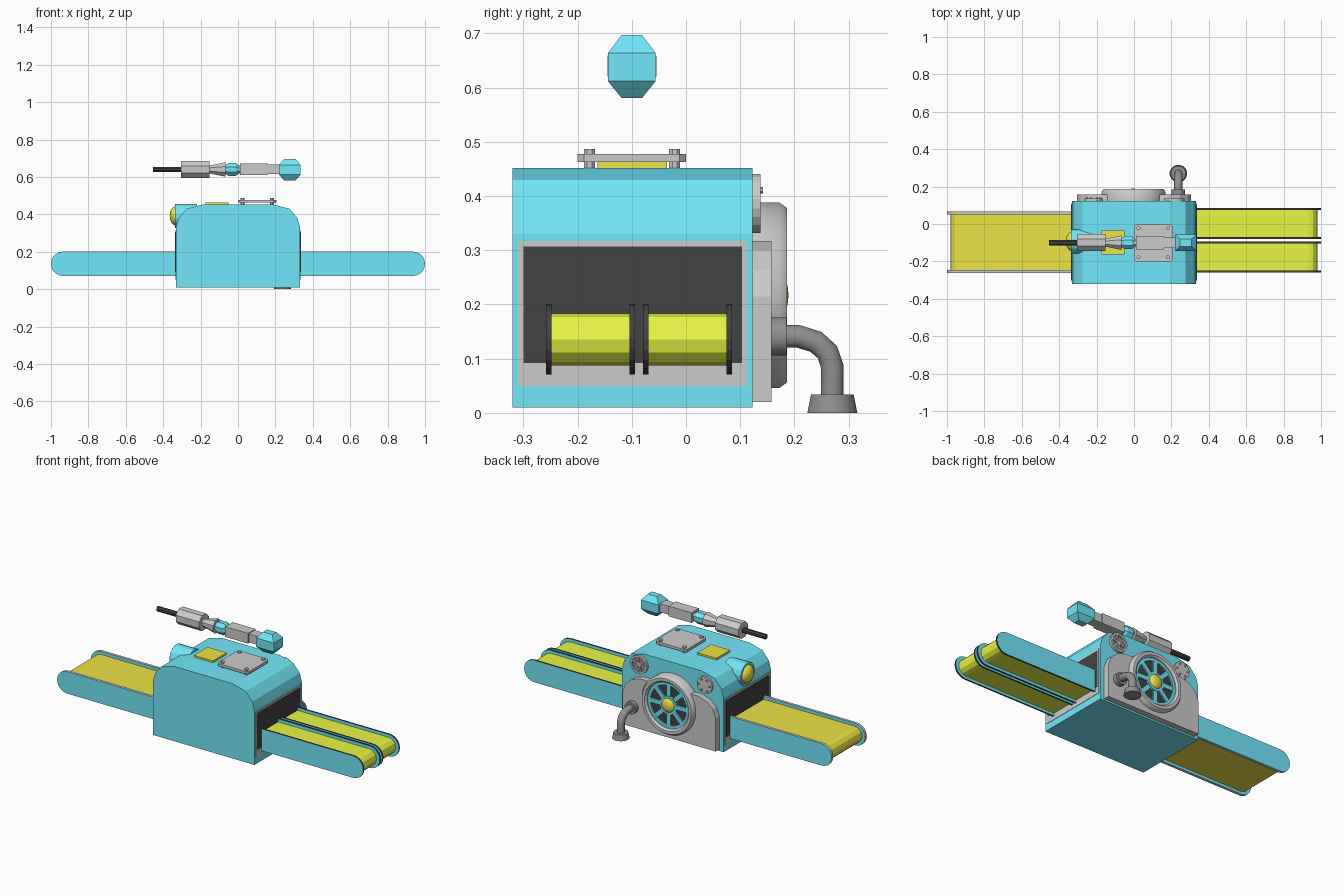
import bpy, bmesh
from math import sin, cos, pi, radians

if "Cube" in bpy.data.objects:
    bpy.data.objects.remove(bpy.data.objects["Cube"])

def material(name, rgb):
    m = bpy.data.materials.new(name)
    m.diffuse_color = (*rgb, 1)
    m.use_nodes = True
    m.node_tree.nodes["Principled BSDF"].inputs["Base Color"].default_value = m.diffuse_color
    return m

BLUE = material("blue", (.17, .8, .95))
LIME = material("lime", (.82, .93, .06))
YELLOW = material("yellow", (.85, .77, .06))
BLACK = material("black", (.055, .055, .055))
DARK = material("dark_grey", (.28, .28, .28))
GREY = None

def finish(bm, name, mats, smooth=False):
    bmesh.ops.recalc_face_normals(bm, faces=bm.faces)
    me = bpy.data.meshes.new(name)
    bm.to_mesh(me)
    bm.free()
    ob = bpy.data.objects.new(name, me)
    bpy.context.collection.objects.link(ob)
    for m in mats:
        me.materials.append(m)
    if smooth:
        bpy.ops.object.select_all(action='DESELECT')
        ob.select_set(True)
        bpy.context.view_layer.objects.active = ob
        bpy.ops.object.shade_smooth_by_angle(angle=radians(40))
    return ob

def place(axis, u, v, h):
    return {'x': (h, u, v), 'y': (u, h, v), 'z': (u, v, h)}[axis]

def prism(name, pts, axis, a, b, mat=GREY, edge=False):
    """Extrude a 2D outline along an axis; edge = separate rim material."""
    bm = bmesh.new()
    lo = [bm.verts.new(place(axis, u, v, a)) for u, v in pts]
    hi = [bm.verts.new(place(axis, u, v, b)) for u, v in pts]
    bm.faces.new(lo)
    bm.faces.new(hi)
    for i in range(len(pts)):
        j = (i + 1) % len(pts)
        f = bm.faces.new((lo[i], lo[j], hi[j], hi[i]))
        f.material_index = 0 if edge is False else 1
    return finish(bm, name, [mat] if edge is False else [mat, edge])

def box(name, x, y, z, mat=GREY):
    return prism(name, [(x[0], y[0]), (x[1], y[0]), (x[1], y[1]), (x[0], y[1])], 'z', *z, mat)

def lathe(name, prof, axis, c, n, mat=GREY, smooth=False, closed=False):
    """Revolve (radius, height) points about an axis through c (u, v)."""
    bm = bmesh.new()
    rings = [[bm.verts.new(place(axis, c[0] + r * cos(2 * pi * (i + .5) / n),
                                 c[1] + r * sin(2 * pi * (i + .5) / n), h))
              for i in range(n)] for r, h in prof]
    for k in range(len(rings) if closed else len(rings) - 1):
        p, q = rings[k], rings[(k + 1) % len(rings)]
        for i in range(n):
            j = (i + 1) % n
            bm.faces.new((p[i], p[j], q[j], q[i]))
    if not closed:
        bm.faces.new(rings[0])
        bm.faces.new(rings[-1])
    return finish(bm, name, [mat], smooth)

def dome(r, h0, depth):
    return [(r * cos(t * pi / 12) + .0005, h0 + depth * sin(t * pi / 12)) for t in range(7)]

def stadium(s, inner, outer, zc, r, n):
    """Belt outline: flat inner end, half-round outer end; s = +1 right, -1 left."""
    arc = [(s * (outer - r + r * cos(-pi / 2 + pi * i / n)), zc + r * sin(-pi / 2 + pi * i / n))
           for i in range(n + 1)]
    return [(s * inner, zc - r)] + arc + [(s * inner, zc + r)]

# Housing
half = [(.332, .01), (.332, .33), (.318, .38), (.275, .43), (.19, .452)]
prism("housing", half + [(-x, z) for x, z in reversed(half)], 'y', -.32, .123, BLUE)

# Tunnel mouths on both ends
for s, side in ((1, "right"), (-1, "left")):
    xs = sorted((s * .31, s * .334))
    box(side + "_mouth_frame", xs, (-.31, .113), (.05, .317))
    xs = sorted((s * .31, s * .3355))
    box(side + "_mouth_opening", xs, (-.30, .103), (.092, .307), BLACK)

# Conveyors: double on the right, single on the left
for k, (y0, y1) in enumerate(((-.258, -.094), (-.079, .085))):
    prism(f"right_belt_{k}", stadium(1, .31, .98, .135, .048, 6), 'y', y0 + .006, y1 - .006, LIME)
    for y in (y0, y1 - .01):
        prism(f"right_belt_side_{k}", stadium(1, .31, 1, .136, .065, 10), 'y', y, y + .01, BLUE, BLACK)
prism("left_belt", stadium(-1, .31, .98, .135, .048, 6), 'y', -.25, .057, YELLOW)
for y in (-.262, .052):
    prism("left_belt_side", stadium(-1, .31, 1, .136, .065, 10), 'y', y, y + .016, BLUE, GREY)

# Rear plate
half = [(.305, .02), (.305, .215), (.285, .265), (.245, .30), (.19, .317)]
prism("rear_plate", half + [(-x, z) for x, z in reversed(half)], 'y', .12, .158)

# Big wheel on the rear plate
WC = (-.003, .217)
lathe("wheel_ring", [(.172, .12), (.172, .172), (.162, .186), (.145, .186), (.135, .175), (.135, .12)],
      'y', WC, 32, GREY, True, True)
lathe("wheel_back", [(.14, .12), (.14, .161)], 'y', WC, 32, BLACK)
lathe("wheel_rim", [(.136, .15), (.136, .17), (.118, .17), (.118, .15)], 'y', WC, 32, BLUE, True, True)
for i in range(8):
    a = 2 * pi * i / 8
    pts = [(WC[0] + r * cos(a) - w * sin(a), WC[1] + r * sin(a) + w * cos(a))
           for r, w in ((.03, -.013), (.122, -.013), (.122, .013), (.03, .013))]
    prism("wheel_spoke", pts, 'y', .15, .169, BLUE)
lathe("wheel_hub", [(.055, .15), (.055, .172)], 'y', WC, 24, BLUE)
lathe("wheel_cap", dome(.04, .171, .018), 'y', WC, 24, YELLOW, True)

# Round vent and bolted cover above the rear plate
VC, CC = (.215, .386), (-.215, .38)
lathe("vent_ring", [(.055, .12), (.055, .137), (.043, .137), (.043, .12)], 'y', VC, 20, GREY, False, True)
lathe("vent_back", [(.046, .12), (.046, .127)], 'y', VC, 20, DARK)
for i in range(3):
    a = pi * i / 3 + .3
    pts = [(VC[0] + r * cos(a) - w * sin(a), VC[1] + r * sin(a) + w * cos(a))
           for r, w in ((-.045, -.005), (.045, -.005), (.045, .005), (-.045, .005))]
    prism("vent_blade", pts, 'y', .122, .134)
lathe("round_cover", [(.05, .12), (.05, .135)], 'y', CC, 16)
for i in range(6):
    a = pi * i / 3
    lathe("cover_bolt", [(.006, .13), (.006, .142)], 'y',
          (CC[0] + .036 * cos(a), CC[1] + .036 * sin(a)), 6)

# Drain pipe
PX = .237
lathe("pipe_flange", [(.036, .15), (.036, .185)], 'y', (PX, .141), 16, DARK, True)
lathe("pipe_foot", [(.047, 0), (.04, .034)], 'z', (PX, .27), 16, DARK, True)
cu = bpy.data.curves.new("drain_pipe", 'CURVE')
cu.dimensions = '3D'
cu.bevel_depth, cu.bevel_resolution, cu.use_fill_caps = .022, 3, True
path = [(.16, .141), (.208, .141), (.24, .131), (.261, .112), (.27, .085), (.27, .03)]
sp = cu.splines.new('POLY')
sp.points.add(len(path) - 1)
for p, (y, z) in zip(sp.points, path):
    p.co = (PX, y, z, 1)
cu.materials.append(DARK)
pipe = bpy.data.objects.new("drain_pipe", cu)
bpy.context.collection.objects.link(pipe)
bpy.ops.object.select_all(action='DESELECT')
pipe.select_set(True)
bpy.context.view_layer.objects.active = pipe
bpy.ops.object.convert(target='MESH')
bpy.ops.object.shade_smooth_by_angle(angle=radians(40))

# Lamp with hood on the left shoulder
lathe("lamp_hood", [(.066, -.22), (.066, -.338), (.054, -.338), (.054, -.325)], 'x', (-.093, .392), 16, BLUE)
lathe("lamp", dome(.054, -.328, -.037), 'x', (-.093, .392), 16, YELLOW, True)

# Roof pad and raised bolted plate
box("roof_pad", (-.175, -.05), (-.163, -.035), (.44, .463), YELLOW)
c = .012
x0, x1, y0, y1 = 0, .205, -.2, 0
prism("roof_plate", [(x0 + c, y0), (x1 - c, y0), (x1, y0 + c), (x1, y1 - c), (x1 - c, y1),
                     (x0 + c, y1), (x0, y1 - c), (x0, y0 + c)], 'z', .463, .478)
for x in (.024, .181):
    for y in (-.178, -.021):
        lathe("roof_bolt", [(.011, .445), (.011, .487)], 'z', (x, y), 8)

# Floating tool above the roof
AC = (-.1, .64)
lathe("tool_rod", [(.015, -.455), (.015, -.30)], 'x', AC, 8, BLACK)
lathe("tool_barrel", [(.049, -.305), (.049, -.152)], 'x', AC, 8)
lathe("tool_cone", [(.022, -.155), (.042, -.066)], 'x', AC, 8)
lathe("tool_joint", [(.026, -.066), (.037, -.05), (.037, -.012), (.026, .003)], 'x', AC, 8, BLUE)
lathe("tool_pin", [(.022, 0), (.022, .02)], 'x', AC, 8)
box("tool_body", (.01, .16), (-.135, -.065), (.611, .671))
box("tool_neck", (.16, .23), (-.128, -.072), (.616, .666))

# Tool head: box with sloped top and bottom
bm = bmesh.new()
levels = [(.581, .03, .019), (.612, .058, .044), (.664, .058, .044), (.697, .03, .019)]
rings = [[bm.verts.new((.277 + i * hx, -.1 + j * hy, z)) for i, j in ((-1, -1), (1, -1), (1, 1), (-1, 1))]
         for z, hx, hy in levels]
for p, q in zip(rings, rings[1:]):
    for i in range(4):
        j = (i + 1) % 4
        bm.faces.new((p[i], p[j], q[j], q[i]))
bm.faces.new(rings[0])
bm.faces.new(rings[-1])
finish(bm, "tool_head", [BLUE])
